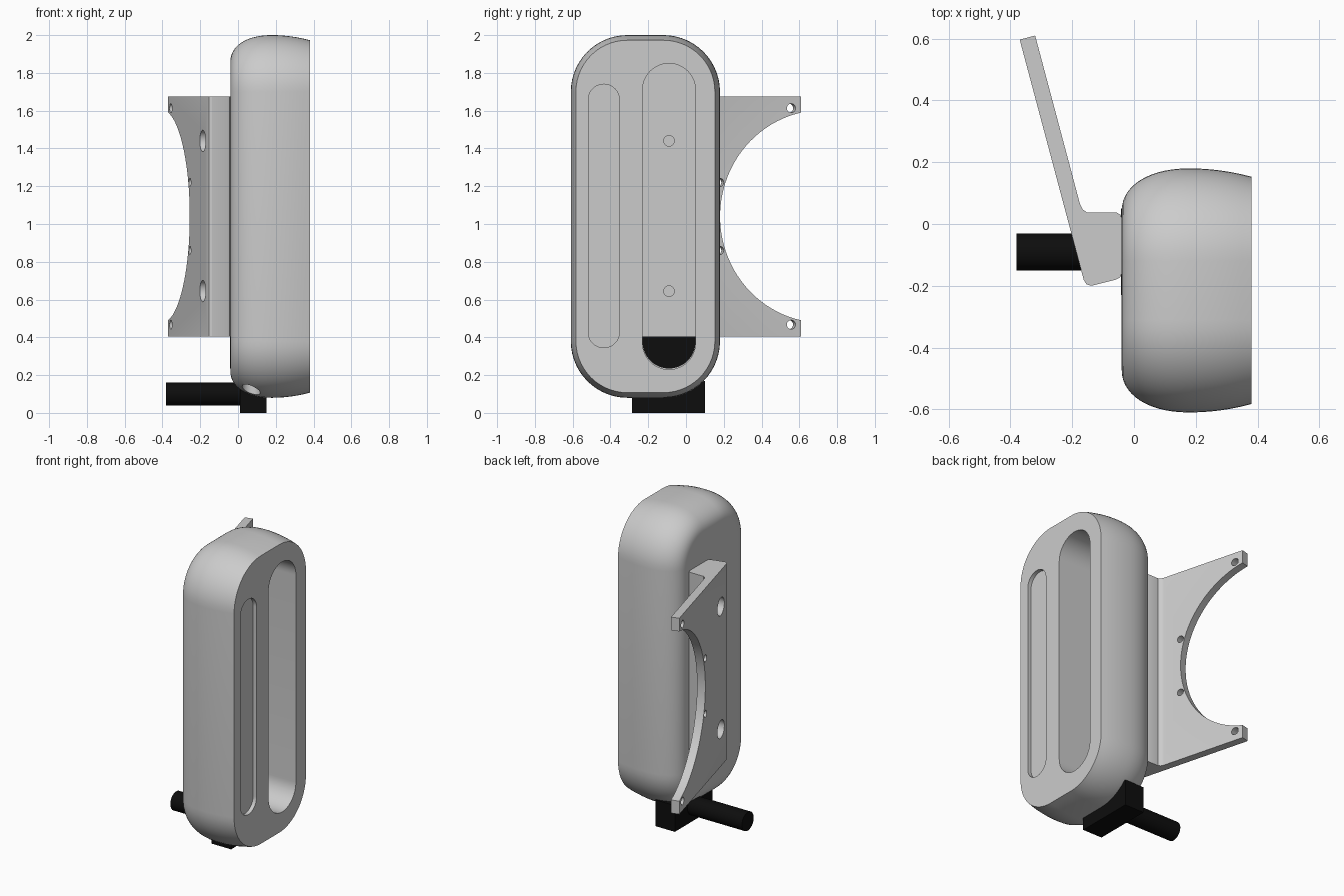
import bpy, bmesh, math
from mathutils import Matrix, Vector

if "Cube" in bpy.data.objects:
    bpy.data.objects.remove(bpy.data.objects["Cube"])

ALONG_Z = Matrix.Identity(4)
# local (u, v, depth) -> world (y, z, x)
ALONG_X = Matrix(((0, 0, 1, 0), (1, 0, 0, 0), (0, 1, 0, 0), (0, 0, 0, 1)))

black = bpy.data.materials.new("black_plastic")
black.diffuse_color = (0.004, 0.004, 0.004, 1)
black.use_nodes = True
black.node_tree.nodes["Principled BSDF"].inputs["Base Color"].default_value = black.diffuse_color


def loft(name, rings, mat=None):
    """Skin a list of equal-length point rings and cap both ends."""
    bm = bmesh.new()
    rows = [[bm.verts.new(p) for p in ring] for ring in rings]
    n = len(rows[0])
    for a, b in zip(rows, rows[1:]):
        for i in range(n):
            j = (i + 1) % n
            bm.faces.new((a[i], a[j], b[j], b[i]))
    bm.faces.new(rows[0][::-1])
    bm.faces.new(rows[-1])
    bmesh.ops.recalc_face_normals(bm, faces=bm.faces)
    me = bpy.data.meshes.new(name)
    bm.to_mesh(me)
    bm.free()
    ob = bpy.data.objects.new(name, me)
    bpy.context.collection.objects.link(ob)
    if mat:
        me.materials.append(mat)
    return ob


def prism(name, pts, lo, hi, frame=ALONG_Z, mat=None):
    return loft(name, [[frame @ Vector((u, v, d)) for u, v in pts] for d in (lo, hi)], mat)


def arc(cu, cv, r, a0, a1, n):
    return [(cu + r * math.cos(math.radians(a0 + (a1 - a0) * i / n)),
             cv + r * math.sin(math.radians(a0 + (a1 - a0) * i / n))) for i in range(n + 1)]


def circle(cu, cv, r, n=32):
    return arc(cu, cv, r, 0, 360, n)[:-1]


def slot(cu, lo, hi, r):
    return arc(cu, hi - r, r, 0, 180, 24) + arc(cu, lo + r, r, 180, 360, 24)


def activate(ob):
    bpy.ops.object.select_all(action='DESELECT')
    ob.select_set(True)
    bpy.context.view_layer.objects.active = ob


def cut(ob, cutter):
    activate(ob)
    mod = ob.modifiers.new("cut", 'BOOLEAN')
    mod.operation, mod.solver, mod.object = 'DIFFERENCE', 'EXACT', cutter
    bpy.ops.object.modifier_apply(modifier=mod.name)
    bpy.data.objects.remove(cutter)


def smooth(ob):
    activate(ob)
    bpy.ops.object.shade_smooth_by_angle(angle=math.radians(30))


# Body: rounded rectangle rings stacked along x
Y0, Y1, Z0, Z1, R = -0.61, 0.18, 0.08, 2.0, 0.30


def body_ring(x, inset):
    r = R - inset
    pts = []
    for k, (cy, cz) in enumerate(((Y1 - R, Z1 - R), (Y0 + R, Z1 - R),
                                  (Y0 + R, Z0 + R), (Y1 - R, Z0 + R))):
        pts += arc(cy, cz, r, 90 * k, 90 * k + 90, 14)
    return [Vector((x, y, z)) for y, z in pts]


profile = []
for i in range(15):
    t = math.radians(90 * i / 14)
    profile.append((0.18 - 0.22 * math.cos(t) ** 0.92, 0.14 * (1 - math.sin(t) ** 0.92)))
profile += [(0.18 + 0.2 * k / 6, 0.027 * (k / 6) ** 2) for k in range(1, 7)]
body = loft("housing", [body_ring(x, i) for x, i in profile])

# Front recesses, screw dimples in the deep slot, drain hole underneath
cut(body, prism("c", slot(-0.09, 0.23, 1.85, 0.14), -0.025, 0.6, ALONG_X))
cut(body, prism("c", slot(-0.435, 0.345, 1.74, 0.0825), 0.355, 0.6, ALONG_X))
for z in (0.645, 1.44):
    cut(body, prism("c", circle(-0.09, z, 0.028), -0.035, 0.1, ALONG_X))
cut(body, prism("c", circle(0.07, -0.42, 0.048), -0.1, 0.2))
smooth(body)

# Bracket: plan profile extruded upward
plan = [(-0.038, 0.015), (-0.044, 0.03), (-0.058, 0.038), (-0.153, 0.038),
        (-0.166, 0.047), (-0.175, 0.065), (-0.32, 0.61), (-0.37, 0.597),
        (-0.163, -0.18), (-0.154, -0.195), (-0.138, -0.2),
        (-0.058, -0.18), (-0.044, -0.172), (-0.038, -0.155)]
bracket = prism("mounting_bracket", plan, 0.405, 1.675)


def plate_cut(y, z, r, n):
    """Bore square through the slanted plate at height z."""
    x = -0.344 + (0.597 - y) * 0.266
    frame = Matrix.Translation((x, y, z)) @ Matrix.Rotation(math.radians(14.9), 4, 'Z') @ ALONG_X
    cut(bracket, prism("c", circle(0, 0, r, n), -0.12, 0.12, frame))


plate_cut(0.717, 1.04, 0.5624, 96)
for s in (-1, 1):
    plate_cut(0.55, 1.04 + s * 0.573, 0.024, 24)
    plate_cut(0.172, 1.04 + s * 0.18, 0.022, 24)
    cut(bracket, prism("c", circle(-0.09, 1.0425 + s * 0.3975, 0.057), -0.4, -0.11, ALONG_X))
smooth(bracket)

# Black cable exit: plug in the slot, block under the body and pipe to the rear
plug = prism("slot_plug", arc(-0.09, 0.375, 0.14, 180, 360, 24) + [(0.05, 0.405), (-0.23, 0.405)],
             -0.042, -0.018, ALONG_X, black)
block = prism("cable_block", [(0.01, -0.285), (0.15, -0.285), (0.15, 0.1), (0.01, 0.1)],
              0, 0.17, mat=black)
pipe = prism("cable_pipe", circle(-0.09, 0.1, 0.06, 40), -0.38, 0.05, ALONG_X, black)
smooth(plug)
smooth(pipe)
